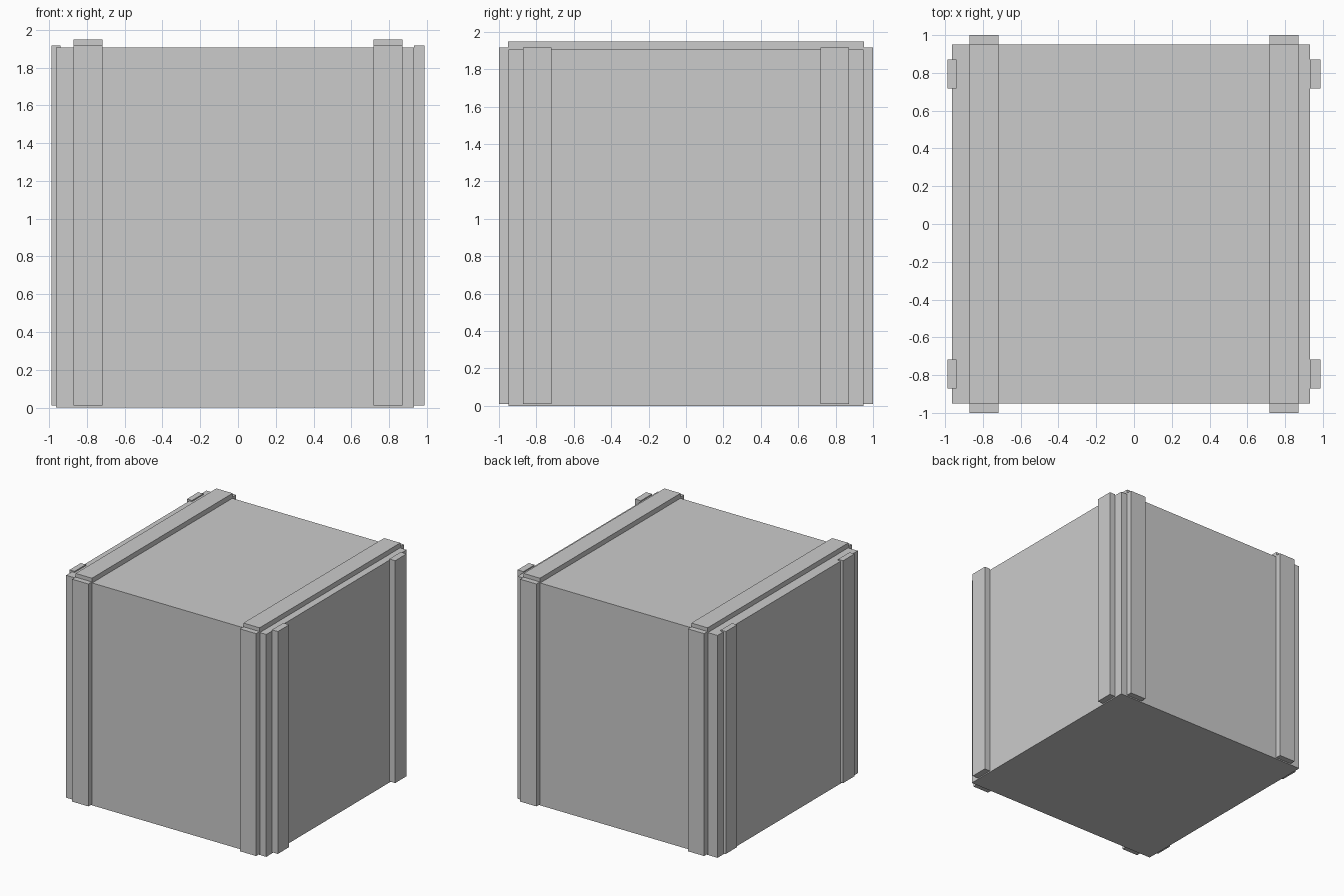
import bpy

if "Cube" in bpy.data.objects:
    bpy.data.objects.remove(bpy.data.objects["Cube"])

def box(name, x, y, z):
    """Axis-aligned box from (min, max) ranges."""
    bpy.ops.mesh.primitive_cube_add(size=1, location=[sum(r) / 2 for r in (x, y, z)])
    ob = bpy.context.object
    ob.name = name
    ob.scale = [r[1] - r[0] for r in (x, y, z)]
    bpy.ops.object.transform_apply(location=False, rotation=False, scale=True)
    return ob

INNER, OUTER = 0.718, 0.872      # slat edges measured from the centre
SLAT_Z = (0.01, 1.916)           # upright slats sit slightly above the floor

# Crate body, a little off centre in x
box("crate_body", (-0.964, 0.933), (-0.95, 0.95), (0, 1.906))

for side, span in (("left", (-OUTER, -INNER)), ("right", (INNER, OUTER))):
    # Upright slats on front and back, and the matching slats on the lid
    box(f"front_slat_{side}", span, (-1.0, -0.948), SLAT_Z)
    box(f"back_slat_{side}", span, (0.948, 1.0), SLAT_Z)
    box(f"top_slat_{side}", span, (-0.953, 0.953), (1.897, 1.948))

for end, span in (("front", (-OUTER, -INNER)), ("back", (INNER, OUTER))):
    # Upright slats on the left (half sunk) and right walls
    box(f"left_slat_{end}", (-0.988, -0.94), span, SLAT_Z)
    box(f"right_slat_{end}", (0.932, 0.988), span, SLAT_Z)
